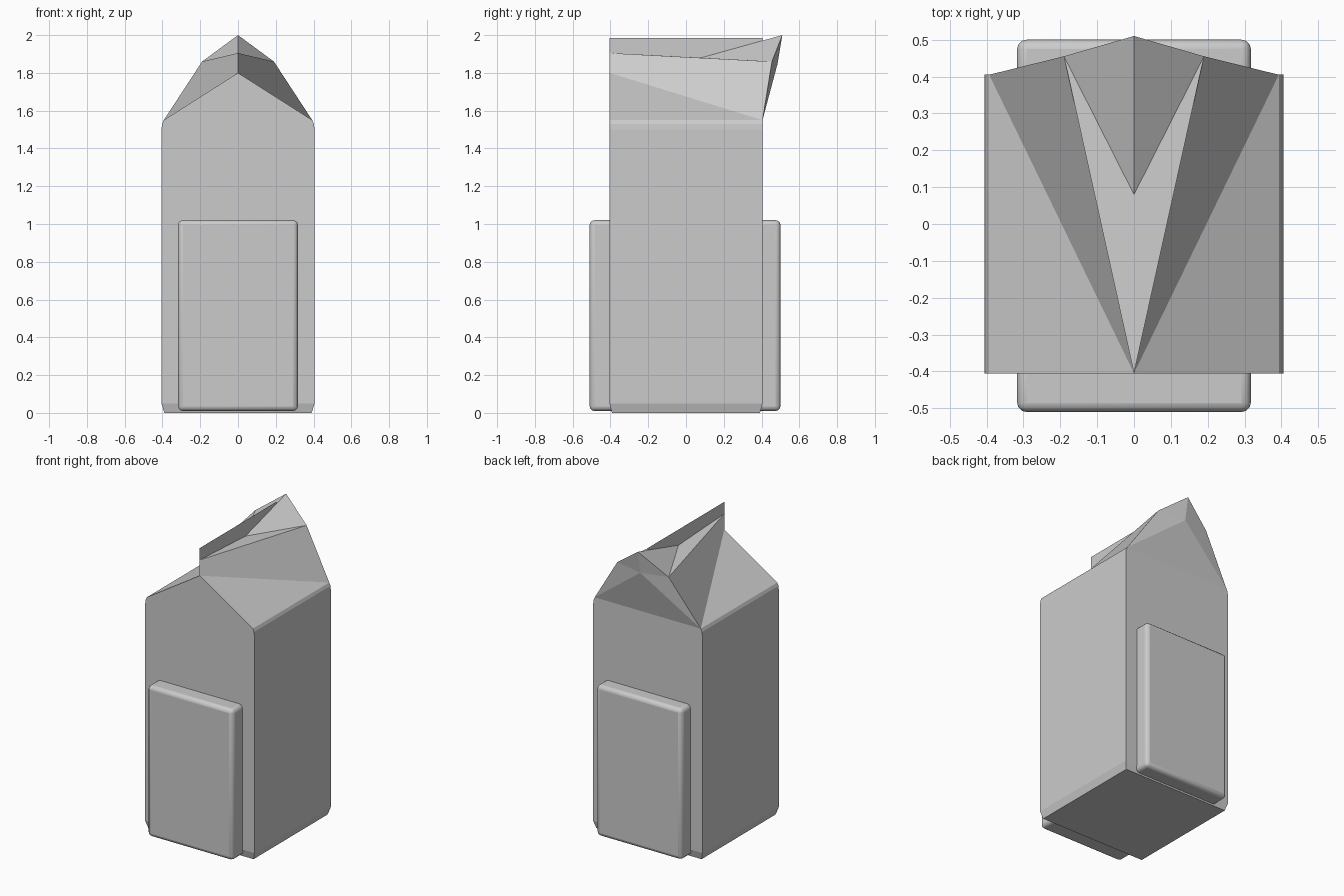
import bpy, bmesh

if "Cube" in bpy.data.objects:
    bpy.data.objects.remove(bpy.data.objects["Cube"])


def make_object(name, verts, faces):
    mesh = bpy.data.meshes.new(name)
    mesh.from_pydata(verts, [], faces)
    obj = bpy.data.objects.new(name, mesh)
    bpy.context.collection.objects.link(obj)
    return obj


# Carton body: stacked rectangular sections (z, half width, half depth)
sections = [(0, .39, .392), (.05, .405, .405), (1.5, .405, .405),
            (1.53, .402, .405), (1.55, .393, .405)]
verts, faces = [], [(3, 2, 1, 0)]
for z, hx, hy in sections:
    verts += [(-hx, -hy, z), (hx, -hy, z), (hx, hy, z), (-hx, hy, z)]
for i in range(len(sections) - 1):
    for j in range(4):
        k = (j + 1) % 4
        faces.append((4 * i + j, 4 * i + k, 4 * i + 4 + k, 4 * i + 4 + j))
make_object("carton_body", verts, faces)

# Folded roof with the pulled-out spout: right half, mirrored across x
roof_points = [
    (.393, -.405, 1.55),   # 0 front eave
    (0, -.405, 1.55),      # 1 front centre
    (0, -.405, 1.80),      # 2 gable apex
    (0, -.405, 1.905),     # 3 ridge front
    (0, .08, 1.88),        # 4 ridge fold
    (.19, .455, 1.86),     # 5 spout corner
    (0, .51, 2.0),         # 6 spout tip
    (.393, .405, 1.55),    # 7 back eave
    (0, .405, 1.55),       # 8 back centre
    (0, .485, 1.85),       # 9 spout lip
]
roof_faces = [(1, 0, 2), (0, 7, 2), (2, 7, 5, 3), (3, 5, 4),
              (4, 5, 6), (6, 5, 9), (5, 7, 9), (7, 8, 9)]
roof = make_object("gable_roof", roof_points, roof_faces)
mirror = roof.modifiers.new("mirror", 'MIRROR')
mirror.use_clip = True

# Upright seal strip along the ridge
make_object("ridge_seal",
            [(0, -.405, 1.905), (0, .08, 1.88), (0, .405, 1.97),
             (0, .405, 1.985), (0, -.405, 1.985)], [(0, 1, 2, 3, 4)])

# Rounded panels on the front and back
for name, y0, y1 in (("front_panel", -.51, -.35), ("back_panel", .35, .50)):
    bpy.ops.mesh.primitive_cube_add(size=1, location=(0, (y0 + y1) / 2, .515))
    panel = bpy.context.object
    panel.name = name
    panel.scale = (.634, y1 - y0, 1.01)
    bpy.ops.object.transform_apply(location=False, rotation=False, scale=True)
    bevel = panel.modifiers.new("bevel", 'BEVEL')
    bevel.width = .025
    bevel.segments = 3
    bpy.ops.object.shade_smooth_by_angle()
